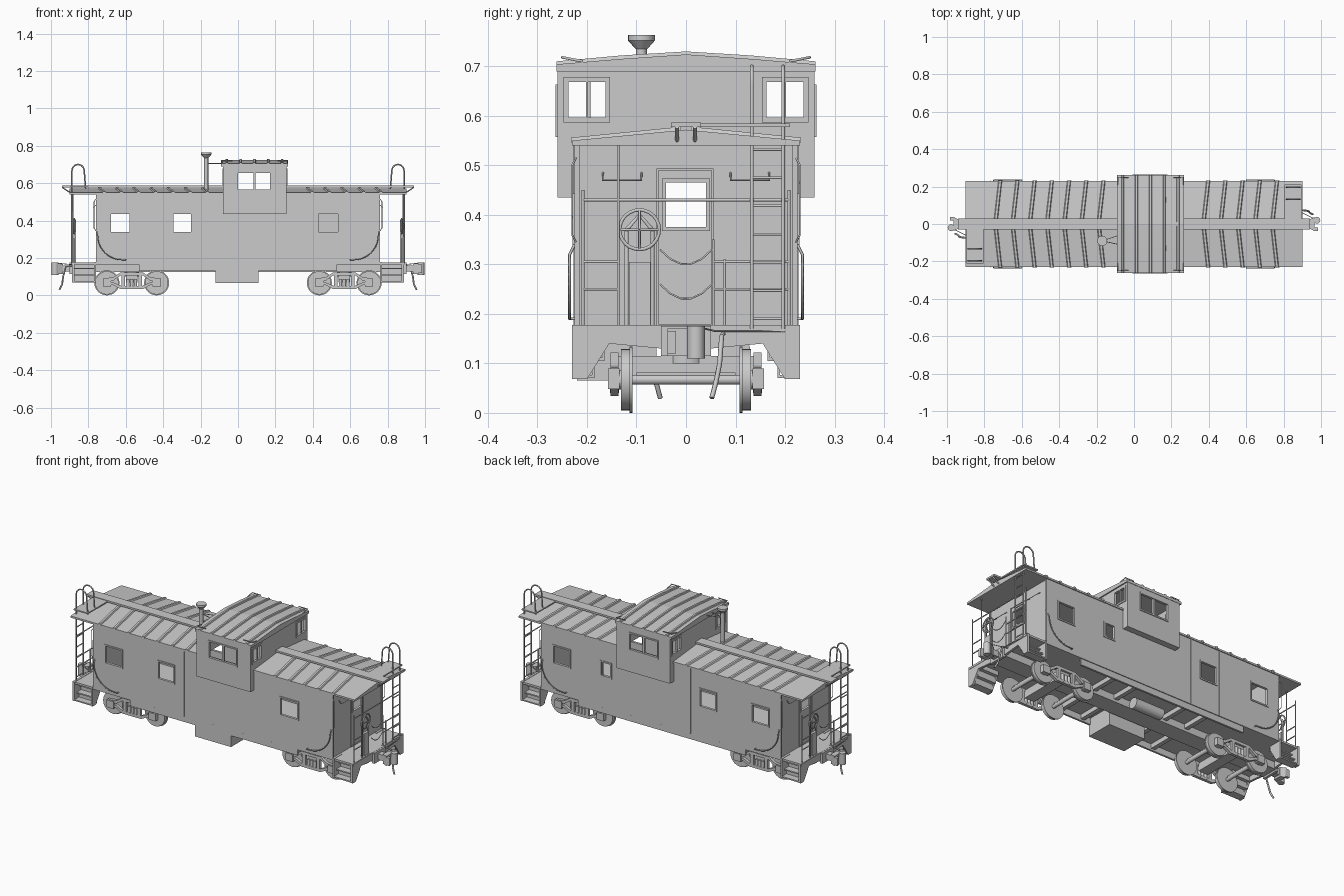
import bpy, bmesh, math
from mathutils import Vector

if "Cube" in bpy.data.objects:
    bpy.data.objects.remove(bpy.data.objects["Cube"])

grey = bpy.data.materials.new("plain_grey")
grey.use_nodes = True
grey.diffuse_color = (0.6, 0.6, 0.6, 1)
grey.node_tree.nodes["Principled BSDF"].inputs["Base Color"].default_value = (0.6, 0.6, 0.6, 1)
turn = 1  # 1 builds at the +x end, -1 turns the part half round


def place(name, data):
    data.materials.append(grey)
    ob = bpy.data.objects.new(name, data)
    ob.rotation_euler.z = 0 if turn == 1 else math.pi
    bpy.context.collection.objects.link(ob)
    return ob


def finish(name, bm):
    bmesh.ops.recalc_face_normals(bm, faces=bm.faces)
    me = bpy.data.meshes.new(name)
    bm.to_mesh(me)
    bm.free()
    return place(name, me)


def hull(name, pts):
    bm = bmesh.new()
    for p in pts:
        bm.verts.new(p)
    bmesh.ops.convex_hull(bm, input=bm.verts)
    return finish(name, bm)


def box(name, xs, ys, zs):
    return hull(name, [(x, y, z) for x in xs for y in ys for z in zs])


def prism(name, axis, a, b, pts):
    """Extrude a 2D outline along x (outline y,z) or y (outline x,z)."""
    at = (lambda p, d: (d, p[0], p[1])) if axis == "x" else (lambda p, d: (p[0], d, p[1]))
    bm = bmesh.new()
    face = bm.faces.new([bm.verts.new(at(p, a)) for p in pts])
    new = bmesh.ops.extrude_face_region(bm, geom=[face])["geom"]
    shift = Vector(at((0, 0), b - a))
    bmesh.ops.translate(bm, verts=[v for v in new if isinstance(v, bmesh.types.BMVert)], vec=shift)
    return finish(name, bm)


def cyl(name, a, b, r, r2=None, sides=20):
    a, b = Vector(a), Vector(b)
    bm = bmesh.new()
    bmesh.ops.create_cone(bm, cap_ends=True, segments=sides, radius1=r,
                          radius2=r if r2 is None else r2, depth=(b - a).length)
    bmesh.ops.rotate(bm, verts=bm.verts, matrix=(b - a).to_track_quat("Z", "Y").to_matrix())
    bmesh.ops.translate(bm, verts=bm.verts, vec=(a + b) / 2)
    for f in bm.faces:
        f.smooth = len(f.verts) == 4
    for e in bm.edges:
        e.smooth = all(f.smooth for f in e.link_faces)
    return finish(name, bm)


def tube(name, pts, r=0.003, closed=False):
    cu = bpy.data.curves.new(name, "CURVE")
    cu.dimensions, cu.bevel_depth, cu.bevel_resolution, cu.use_fill_caps = "3D", r, 1, True
    sp = cu.splines.new("POLY")
    sp.points.add(len(pts) - 1)
    for p, q in zip(sp.points, pts):
        p.co = (*q, 1)
    sp.use_cyclic_u = closed
    return place(name, cu)


def wall(name, axis, at, us, vs, holes, thick=0.01):
    """Flat wall with rectangular openings (u0, u1, v0, v1); thickens inward."""
    cu = sorted({*us, *[u for h in holes for u in h[:2]]})
    cv = sorted({*vs, *[v for h in holes for v in h[2:]]})
    bm = bmesh.new()
    inner = at - math.copysign(thick, at if axis == "y" else at - 0.09)
    for a, b in zip(cu, cu[1:]):
        for c, d in zip(cv, cv[1:]):
            if any(h[0] <= a < h[1] and h[2] <= c < h[3] for h in holes):
                continue
            q = [(a, c), (b, c), (b, d), (a, d)]
            bm.faces.new([bm.verts.new((u, at, v) if axis == "y" else (at, u, v)) for u, v in q])
    bmesh.ops.remove_doubles(bm, verts=bm.verts, dist=1e-5)
    new = bmesh.ops.extrude_face_region(bm, geom=bm.faces[:])["geom"]
    vec = (0, inner - at, 0) if axis == "y" else (inner - at, 0, 0)
    bmesh.ops.translate(bm, verts=[v for v in new if isinstance(v, bmesh.types.BMVert)], vec=vec)
    return finish(name, bm)


def frame(name, axis, at, hole, w=0.008, t=0.004):
    """Thin raised surround of an opening."""
    u0, u1, v0, v1 = hole
    lo, hi = at - t, at + t
    for a, b, c, d in ((u0 - w, u0, v0 - w, v1 + w), (u1, u1 + w, v0 - w, v1 + w),
                       (u0, u1, v0 - w, v0), (u0, u1, v1, v1 + w)):
        if axis == "y":
            box(name, (a, b), (lo, hi), (c, d))
        else:
            box(name, (lo, hi), (a, b), (c, d))


# Body shell
front = [(-0.68, -0.58, 0.34, 0.435), (-0.345, -0.25, 0.34, 0.435), (0.43, 0.535, 0.34, 0.435)]
back = [front[0], front[1], (0.32, 0.38, 0.35, 0.425), (0.58, 0.68, 0.34, 0.435)]
for y, holes in ((-0.225, front), (0.225, back)):
    wall("side_wall", "y", y, (-0.76, 0.76), (0.165, 0.548), holes)
    for h in holes:
        frame("window_frame", "y", y, h)
    for x in (-0.37, -0.185, 0.0, 0.19, 0.37):
        box("panel_seam", (x - 0.003, x + 0.003), (y - 0.002, y + 0.002), (0.165, 0.54))
    box("side_sill", (-0.53, 0.53), (y * 0.93, y * 0.98), (0.13, 0.168))
door_hole = (-0.04, 0.04, 0.375, 0.465)
for x in (-0.755, 0.755):
    wall("end_wall", "x", x, (-0.225, 0.225), (0.165, 0.548), [door_hole])
    frame("door_window_frame", "x", x, door_hole)
    frame("door_frame", "x", x, (-0.056, 0.052, 0.18, 0.49), 0.004)
box("floor", (-0.89, 0.89), (-0.225, 0.225), (0.165, 0.176))

# Main roof in two halves, with ribs and running board
gable = [(-0.23, 0.54), (-0.23, 0.55), (0, 0.572), (0.23, 0.55), (0.23, 0.54)]
for x0, x1, s in ((-0.9, -0.08, -1), (0.26, 0.9, 1)):
    prism("roof", "x", x0, x1, gable)
    end = 0.94 * s
    box("running_board", (end, -0.08 if s < 0 else 0.26), (-0.03, 0.03), (0.577, 0.587))
    for y in (-0.018, 0.018):
        tube("board_brace", [(end, y, 0.577), (0.89 * s, y, 0.545)], 0.004)
    x = 0.74 * s
    while x0 + 0.03 < x < x1 - 0.03 or abs(x) > 0.7:
        for m in (-1, 1):
            hull("roof_rib", [(x + dx + (0.025 if y > 0.1 else 0), m * y, z + dz)
                              for y, z in ((0.01, 0.568), (0.232, 0.546))
                              for dx, dz in ((-0.012, 0), (0.012, 0), (-0.006, 0.01), (0.006, 0.01))])
            box("board_saddle", (x - 0.006, x + 0.006), (m * 0.01, m * 0.028), (0.565, 0.579))
        x -= 0.092 * s

# Cupola
panes = [(0.0, 0.082, 0.565, 0.655), (0.094, 0.172, 0.565, 0.655)]
end_panes = [(-0.237, -0.163, 0.597, 0.668), (0.163, 0.237, 0.597, 0.668)]
for y in (-0.26, 0.26):
    wall("cupola_side", "y", y, (-0.08, 0.26), (0.435, 0.7), panes)
    frame("cupola_window_frame", "y", y, (0.0, 0.172, 0.565, 0.655))
    box("cupola_underside", (-0.08, 0.26), (y, y * 0.85), (0.435, 0.443))
    for x0, x1 in ((-0.085, -0.03), (0.265, 0.21)):
        tube("cupola_grab_iron", [(x0, y * 0.8, 0.71), (x0, y * 0.96, 0.718), (x1, y * 0.96, 0.718)])
for x in (-0.08, 0.26):
    wall("cupola_end", "x", x, (-0.26, 0.26), (0.435, 0.7), end_panes + [(-0.22, 0.22, 0.435, 0.54)])
    for h in end_panes:
        frame("cupola_end_frame", "x", x, h, 0.01)
        mid = (h[0] + h[1]) / 2
        box("cupola_mullion", (x - 0.004, x + 0.004), (mid - 0.002, mid + 0.002), h[2:])
prism("cupola_roof", "x", -0.09, 0.267, [(-0.262, 0.69), (-0.262, 0.704), (-0.13, 0.715), (0, 0.724),
                                         (0.13, 0.715), (0.262, 0.704), (0.262, 0.69)])
for i in range(5):
    x = -0.06 + i * 0.074
    for m in (-1, 1):
        hull("cupola_rib", [(x + dx, m * y, z + dz) for y, z in ((0, 0.72), (0.13, 0.712), (0.262, 0.7))
                            for dx, dz in ((-0.009, 0), (0.009, 0), (-0.005, 0.01), (0.005, 0.01))])

# Smoke pipe
cyl("smoke_pipe", (-0.17, -0.09, 0.55), (-0.17, -0.09, 0.745), 0.011)
cyl("pipe_flare", (-0.17, -0.09, 0.735), (-0.17, -0.09, 0.752), 0.012, 0.027)
cyl("pipe_cap", (-0.17, -0.09, 0.752), (-0.17, -0.09, 0.763), 0.027)
for y in (-0.11, -0.06):
    tube("pipe_brace", [(-0.17, -0.09, 0.705), (-0.08, y, 0.705)], 0.002)

# Underframe
box("centre_sill", (-0.9, 0.9), (-0.05, 0.05), (0.125, 0.166))
for x in (-0.3, -0.16, 0.16, 0.3):
    box("cross_beam", (x - 0.012, x + 0.012), (-0.21, 0.21), (0.14, 0.166))
box("equipment_box", (-0.12, 0.11), (-0.22, -0.06), (0.065, 0.17))
cyl("air_tank", (-0.09, 0.1, 0.125), (0.09, 0.1, 0.125), 0.03)

# Trucks
for cx in (-0.568, 0.568):
    box("truck_bolster", (cx - 0.03, cx + 0.03), (-0.14, 0.14), (0.07, 0.115))
    cyl("truck_pivot", (cx, 0, 0.1), (cx, 0, 0.13), 0.04)
    for ax in (cx - 0.133, cx + 0.133):
        cyl("axle", (ax, -0.15, 0.067), (ax, 0.15, 0.067), 0.01)
        box("brake_beam", (ax - 0.005, ax + 0.005), (-0.1, 0.1), (0.074, 0.082))
        for s in (-1, 1):
            cyl("wheel_flange", (ax, s * 0.108, 0.067), (ax, s * 0.114, 0.067), 0.067, sides=32)
            cyl("wheel_tread", (ax, s * 0.113, 0.067), (ax, s * 0.131, 0.067), 0.062, sides=32)
            cyl("wheel_hub", (ax, s * 0.12, 0.067), (ax, s * 0.138, 0.067), 0.02)
            box("axle_box", (ax - 0.022, ax + 0.022), (s * 0.134, s * 0.158), (0.048, 0.09))
    for s in (-1, 1):
        ends = (s * 0.136, s * 0.152)
        half = [(0.145, 0.092), (0.1, 0.096), (0.06, 0.122)]
        low = [(0.06, 0.106), (0.1, 0.078), (0.145, 0.074)]
        outline = half + [(-u, v) for u, v in half[::-1]] + [(-u, v) for u, v in low[::-1]] + low
        prism("side_frame_top", "y", *ends, [(cx + u, v) for u, v in outline])
        half, low = [(0.145, 0.072), (0.1, 0.07), (0.055, 0.05)], [(0.06, 0.034), (0.1, 0.055), (0.145, 0.055)]
        outline = half + [(-u, v) for u, v in half[::-1]] + [(-u, v) for u, v in low[::-1]] + low
        prism("side_frame_bottom", "y", *ends, [(cx + u, v) for u, v in outline])
        for u in (-0.045, 0.045):
            box("frame_column", (cx + u - 0.01, cx + u + 0.01), ends, (0.045, 0.112))
        for u in (-0.02, 0, 0.02):
            cyl("spring", (cx + u, s * 0.144, 0.04), (cx + u, s * 0.144, 0.085), 0.009, sides=12)

# End platforms, each end turned half round from the other
for turn in (1, -1):
    apron = [(0.23, 0.178), (0.23, 0.068), (0.2, 0.068), (0.155, 0.14), (0.05, 0.13), (0.05, 0.178)]
    for s in (-1, 1):
        side = [(s * u, v) for u, v in apron]
        prism("end_beam", "x", 0.875, 0.888, side)
        prism("step_side", "x", 0.76, 0.77, side[:4] + [(s * 0.155, 0.178)])
        for y0, z in ((0.185, 0.07), (0.165, 0.105), (0.145, 0.14)):
            box("step_tread", (0.765, 0.88), (s * y0, s * (y0 + 0.045)), (z, z + 0.007))
            box("step_riser", (0.765, 0.88), (s * y0, s * (y0 + 0.005)), (z, z + 0.036))
        # curved side handrail and wall grab irons
        arc = [(0.62 + 0.13 * math.sin(a), s * 0.235, 0.32 - 0.13 * math.cos(a))
               for a in [i * math.pi / 20 for i in range(11)]]
        tube("side_handrail", [(0.6, s * 0.225, 0.19), (0.6, s * 0.235, 0.19)] + arc + [(0.75, s * 0.225, 0.34)])
        tube("door_grab_iron", [(0.755, s * 0.09, 0.485), (0.775, s * 0.09, 0.47),
                                (0.775, s * 0.168, 0.47), (0.755, s * 0.168, 0.485)], 0.002)
        tube("corner_post", [(0.882, s * 0.208, 0.17), (0.882, s * 0.208, 0.45)])
        tube("corner_grab_iron", [(0.755, s * 0.22, 0.52), (0.77, s * 0.23, 0.5),
                                  (0.77, s * 0.23, 0.36), (0.755, s * 0.22, 0.34)], 0.002)
    # railings, chains and ladder
    tube("top_rail", [(0.882, -0.208, 0.43), (0.882, 0.208, 0.43)])
    for y0, y1 in ((-0.208, -0.137), (0.055, 0.208)):
        for z in (0.25, 0.305):
            tube("side_rail", [(0.882, y0, z), (0.882, y1, z)])
    for y, top in ((-0.137, 0.54), (0.055, 0.35), (0.078, 0.31)):
        tube("rail_post", [(0.882, y, 0.17), (0.882, y, top)])
    for z in (0.30, 0.23):
        tube("chain", [(0.882, u * 0.0525, z + 0.03 * u * u) for u in (-1, -0.6, -0.2, 0.2, 0.6, 1)], 0.002)
    for y in (0.133, 0.196):
        hoop = [(0.855 + 0.033 * math.cos(a), y, 0.665 + 0.035 * math.sin(a))
                for a in [i * math.pi / 10 for i in range(11)]]
        tube("ladder_rail", [(0.888, y, 0.17)] + hoop + [(0.815, y, 0.57)], 0.004)
    for i in range(7):
        tube("ladder_rung", [(0.888, 0.133, 0.19 + i * 0.057), (0.888, 0.196, 0.19 + i * 0.057)])
    box("ladder_platform", (0.805, 0.895), (0.03, 0.21), (0.577, 0.584))
    # hand brake
    box("brake_stand", (0.865, 0.88), (-0.115, -0.072), (0.17, 0.305))
    ring = [(0.875, -0.094 + 0.04 * math.cos(i * math.pi / 12), 0.37 + 0.04 * math.sin(i * math.pi / 12))
            for i in range(24)]
    tube("brake_wheel", ring, 0.004, True)
    for i in range(0, 24, 6):
        tube("brake_spoke", [(0.89, -0.094, 0.37), ring[i]])
    arch = [(0.87, y, z) for y, z in ((-0.12, 0.17), (-0.12, 0.37), (-0.094, 0.4), (-0.068, 0.37), (-0.068, 0.17))]
    tube("brake_arch", arch, 0.005)
    # coupler and air hose
    box("coupler_shank", (0.86, 0.95), (-0.018, 0.018), (0.127, 0.16))
    box("draft_gear_plate", (0.885, 0.9), (-0.05, 0.05), (0.115, 0.175))
    hull("coupler_head", [(x, y, z) for x, w in ((0.935, 0.022), (0.965, 0.037)) for y in (-w, w) for z in (0.115, 0.17)])
    box("coupler_guard", (0.96, 0.985), (-0.037, -0.02), (0.12, 0.165))
    cyl("coupler_knuckle", (0.978, 0.02, 0.11), (0.978, 0.02, 0.175), 0.018, sides=12)
    tube("air_hose", [(0.885, 0.075, 0.16), (0.92, 0.072, 0.155), (0.935, 0.068, 0.1), (0.94, 0.06, 0.06), (0.955, 0.052, 0.03)], 0.005)
    tube("uncoupling_lever", [(0.89, 0.2, 0.165), (0.9, 0.06, 0.165), (0.96, 0.03, 0.172)], 0.002)
